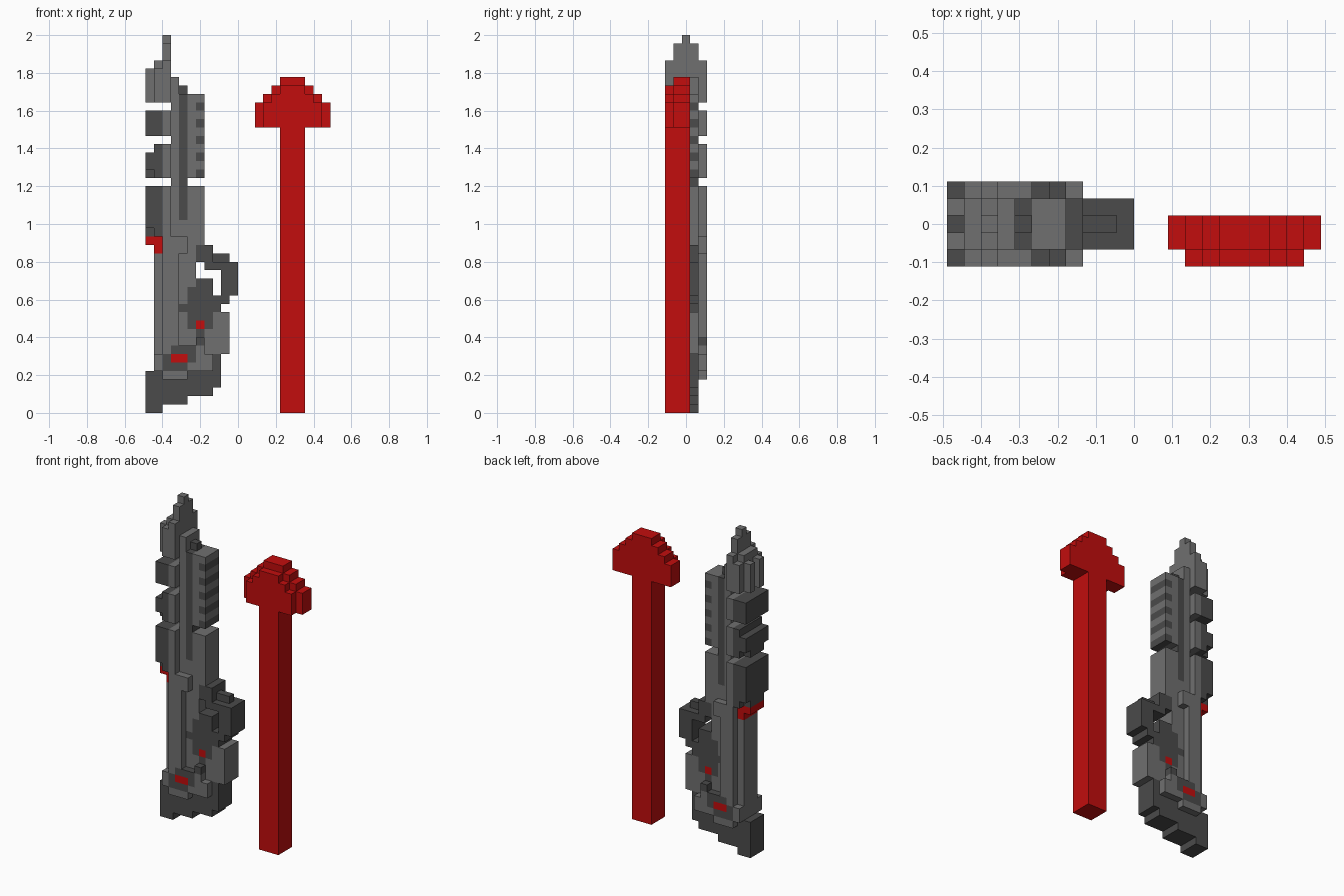
import bpy
import bmesh

cube = bpy.data.objects.get("Cube")
if cube:
    bpy.data.objects.remove(cube, do_unlink=True)

S = 2 / 45                      # size of one block
GREY, DARK, RED = 0, 1, 2


def material(name, rgb):
    m = bpy.data.materials.new(name)
    m.use_nodes = True
    m.diffuse_color = (*rgb, 1)
    m.node_tree.nodes["Principled BSDF"].inputs["Base Color"].default_value = (*rgb, 1)
    return m


MATS = [material("mid_grey", (0.162, 0.162, 0.162)),
        material("dark_grey", (0.07, 0.07, 0.07)),
        material("red", (0.54, 0.004, 0.004))]

cells = {}                      # (i, j, k) -> (part, colour)


def block(part, x0, x1, z0, z1, y0, y1, colour):
    """Fill an inclusive range of blocks; later blocks repaint earlier ones."""
    for i in range(x0, x1 + 1):
        for j in range(y0, y1 + 1):
            for k in range(z0, z1 + 1):
                cells[i, j, k] = (part, colour)


def slab(part, x0, x1, z0, z1, half, colour):
    """Block mirrored about the middle layer, half = layers on each side."""
    block(part, x0, x1, z0, z1, 2 - half, 2 + half, colour)


def paint(x0, x1, z0, z1, colour):
    """Recolour existing blocks through the whole depth."""
    for (i, j, k), (part, _) in list(cells.items()):
        if x0 <= i <= x1 and z0 <= k <= z1:
            cells[i, j, k] = (part, colour)


# receiver: main body, widening towards the bottom
slab("receiver", 2, 6, 18, 26, 1, GREY)
slab("receiver", 1, 5, 5, 18, 1, GREY)
slab("receiver", 6, 7, 5, 15, 1, GREY)
slab("receiver", 8, 8, 12, 13, 1, DARK)
slab("receiver", 8, 9, 7, 11, 1, GREY)
slab("receiver", 8, 8, 5, 6, 1, DARK)

# stepped butt
for x1, z0, z1 in [(1, 0, 0), (4, 1, 1), (7, 2, 2), (8, 3, 4)]:
    slab("butt", 0, x1, z0, z1, 1, DARK)

# raised ribs along both sides of the receiver
slab("side_rib", 2, 3, 8, 20, 2, GREY)
slab("side_rib", 4, 4, 19, 20, 2, GREY)
slab("side_rib", 2, 2, 21, 26, 2, GREY)

# spine and dark bar carrying the barrel sections
slab("spine", 3, 3, 21, 39, 1, GREY)
slab("dark_bar", 4, 4, 23, 37, 1, DARK)
slab("dark_bar", 4, 4, 38, 38, 0, DARK)

# barrel sections: dark jacket with grey inner clamp
slab("clamp", 2, 2, 28, 31, 2, GREY)
slab("clamp", 2, 2, 33, 35, 2, GREY)
slab("jacket", 1, 1, 21, 26, 2, DARK)
slab("jacket", 0, 0, 22, 26, 2, DARK)
slab("jacket", 0, 0, 21, 21, 1, DARK)
slab("jacket", 1, 1, 28, 31, 2, DARK)
slab("jacket", 0, 0, 29, 30, 2, DARK)
slab("jacket", 0, 0, 28, 28, 1, DARK)
slab("jacket", 0, 1, 33, 35, 2, DARK)
slab("red_light", 0, 1, 20, 20, 1, RED)
slab("red_light", 1, 1, 19, 19, 1, RED)

# muzzle with a slotted outer edge and pointed sight
slab("muzzle", 1, 2, 37, 40, 2, GREY)
for y in (1, 3):
    block("muzzle", 0, 0, 37, 40, y, y, GREY)
slab("muzzle", 1, 1, 41, 41, 1, GREY)
slab("muzzle", 2, 2, 41, 41, 2, GREY)
slab("front_sight", 2, 2, 42, 43, 1, GREY)
slab("front_sight", 2, 2, 44, 44, 0, GREY)

# accessory rail with dark notches
slab("rail", 5, 6, 28, 37, 1, GREY)
for z in range(28, 37, 2):
    slab("rail", 6, 6, z, z, 1, DARK)

# hooked guard
slab("guard", 6, 7, 19, 19, 1, DARK)
slab("guard", 6, 7, 18, 18, 1, DARK)
slab("guard", 8, 9, 18, 18, 0, DARK)
slab("guard", 7, 10, 17, 17, 1, DARK)
slab("guard", 9, 10, 14, 16, 1, DARK)
slab("guard", 8, 9, 13, 13, 1, DARK)

# dark patch on the receiver, narrowing down to the side plate
for x0, x1, z0, z1 in [(6, 7, 15, 15), (5, 7, 13, 14), (4, 7, 12, 12),
                       (5, 7, 10, 11), (6, 6, 8, 9)]:
    paint(x0, x1, z0, z1, DARK)
paint(6, 6, 10, 10, RED)

# raised side plates with a red button
slab("side_plate", 2, 4, 4, 4, 2, GREY)
slab("side_plate", 1, 7, 5, 6, 2, GREY)
slab("side_plate", 2, 6, 7, 7, 2, GREY)
slab("side_plate", 6, 6, 8, 8, 2, DARK)
paint(3, 5, 7, 7, DARK)
paint(2, 5, 6, 6, DARK)
paint(2, 4, 5, 5, DARK)
paint(3, 4, 6, 6, RED)

# separate red bolt: square shaft and stepped head
block("bolt_shaft", 16, 18, 0, 33, 0, 2, RED)
for inset, z0, z1 in [(0, 34, 36), (1, 37, 37), (2, 38, 38), (3, 39, 39)]:
    block("bolt_head", 13 + inset, 21 - inset, z0, z1, 1, 2, RED)
    if inset < 3:
        block("bolt_head", 14 + inset, 20 - inset, z0, z1, 0, 0, RED)

# corner loops for the six sides of a block
SIDES = {(1, 0, 0): [(1, 0, 0), (1, 1, 0), (1, 1, 1), (1, 0, 1)],
         (-1, 0, 0): [(0, 0, 0), (0, 0, 1), (0, 1, 1), (0, 1, 0)],
         (0, 1, 0): [(0, 1, 0), (0, 1, 1), (1, 1, 1), (1, 1, 0)],
         (0, -1, 0): [(0, 0, 0), (1, 0, 0), (1, 0, 1), (0, 0, 1)],
         (0, 0, 1): [(0, 0, 1), (1, 0, 1), (1, 1, 1), (0, 1, 1)],
         (0, 0, -1): [(0, 0, 0), (0, 1, 0), (1, 1, 0), (1, 0, 0)]}

# one object per part, keeping only the exposed block sides
for part in sorted({p for p, _ in cells.values()}):
    bm = bmesh.new()
    for (i, j, k), (owner, colour) in cells.items():
        if owner != part:
            continue
        for (dx, dy, dz), loop in SIDES.items():
            if (i + dx, j + dy, k + dz) in cells:
                continue
            face = bm.faces.new([bm.verts.new(((i + a - 11) * S,
                                               (j + b - 2.5) * S,
                                               (k + c) * S)) for a, b, c in loop])
            face.material_index = colour
    bmesh.ops.remove_doubles(bm, verts=bm.verts[:], dist=S * 0.01)
    mesh = bpy.data.meshes.new(part)
    bm.to_mesh(mesh)
    bm.free()
    for m in MATS:
        mesh.materials.append(m)
    bpy.context.collection.objects.link(bpy.data.objects.new(part, mesh))
